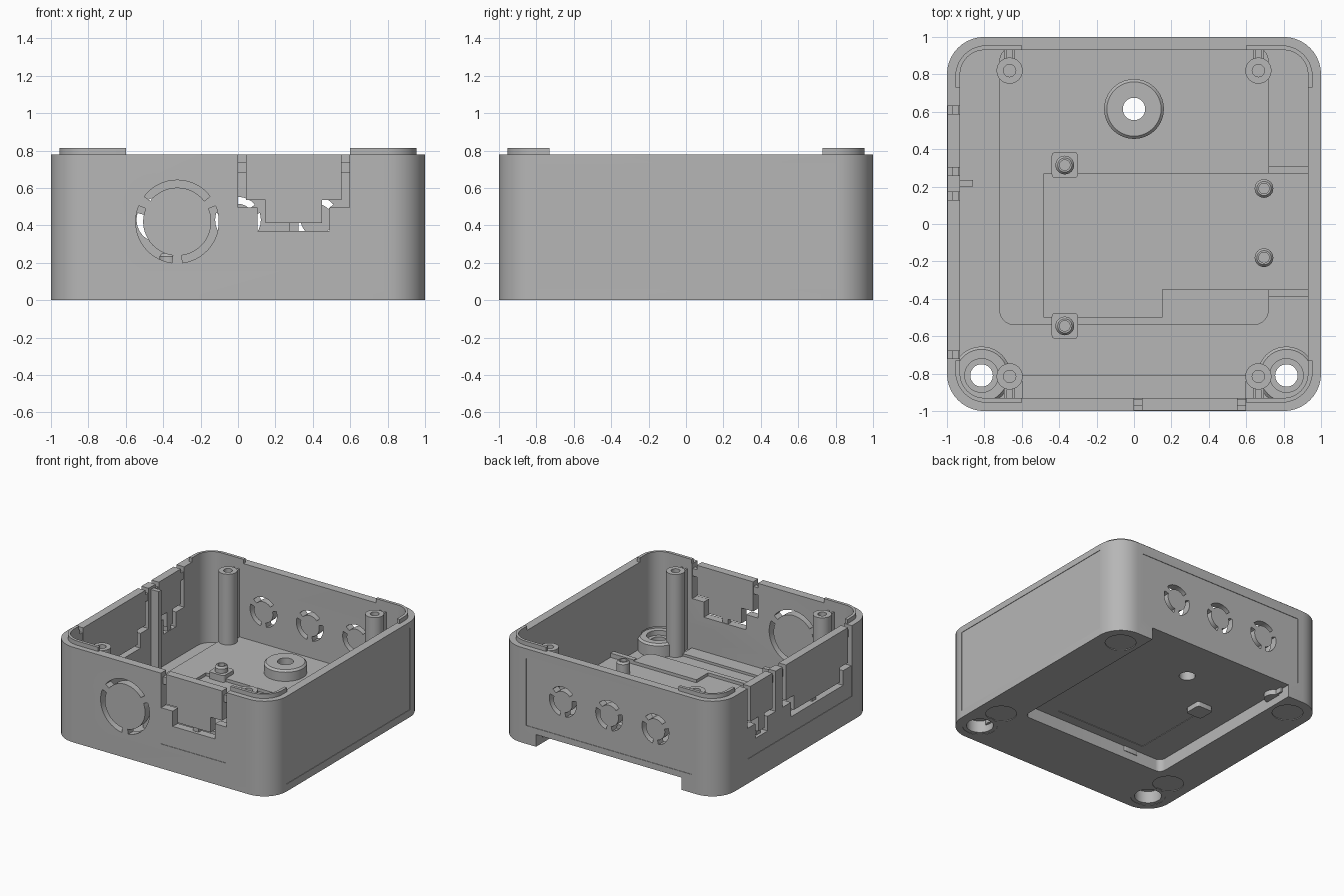
import bpy, bmesh, math
from mathutils import Matrix

if "Cube" in bpy.data.objects:
    bpy.data.objects.remove(bpy.data.objects["Cube"])

grey = bpy.data.materials.new("grey plastic")
grey.diffuse_color = (0.47, 0.47, 0.47, 1)
grey.use_nodes = True
grey.node_tree.nodes["Principled BSDF"].inputs["Base Color"].default_value = grey.diffuse_color
ORDER = {'z': lambda u, v, w: (u, v, w), 'y': lambda u, v, w: (u, w, v), 'x': lambda u, v, w: (w, u, v)}


def finish(name, bm):
    bmesh.ops.recalc_face_normals(bm, faces=bm.faces)
    me = bpy.data.meshes.new(name)
    bm.to_mesh(me)
    bm.free()
    me.materials.append(grey)
    ob = bpy.data.objects.new(name, me)
    bpy.context.collection.objects.link(ob)
    return ob


def prism(name, pts, lo, hi, axis='z', bevel=0):
    """Extrude a flat profile along an axis."""
    bm = bmesh.new()
    f = ORDER[axis]
    a = [bm.verts.new(f(u, v, lo)) for u, v in pts]
    b = [bm.verts.new(f(u, v, hi)) for u, v in pts]
    low = bm.faces.new(a)
    bm.faces.new(b)
    for i in range(len(pts)):
        j = (i + 1) % len(pts)
        bm.faces.new((a[i], a[j], b[j], b[i]))
    if bevel:
        bmesh.ops.bevel(bm, geom=list(low.edges), offset=bevel, segments=4, profile=0.5, affect='EDGES')
    return finish(name, bm)


def rect(x0, x1, y0, y1, r=0, n=10):
    if not r:
        return [(x0, y0), (x1, y0), (x1, y1), (x0, y1)]
    pts = []
    for k, (cx, cy) in enumerate([(x1 - r, y1 - r), (x0 + r, y1 - r), (x0 + r, y0 + r), (x1 - r, y0 + r)]):
        for i in range(n + 1):
            a = (k + i / n) * math.pi / 2
            pts.append((cx + r * math.cos(a), cy + r * math.sin(a)))
    return pts


def box(name, x0, x1, y0, y1, z0, z1):
    return prism(name, rect(x0, x1, y0, y1), z0, z1)


def arc(cx, cy, r, a0, a1, n):
    return [(cx + r * math.cos(a0 + (a1 - a0) * i / n), cy + r * math.sin(a0 + (a1 - a0) * i / n)) for i in range(n + 1)]


def circle(cx, cy, r, n=40):
    return arc(cx, cy, r, 0, math.tau, n)[:-1]


def lathe(name, x, y, prof, n=40):
    """Revolve an (r, z) profile about a vertical axis."""
    bm = bmesh.new()
    rings = []
    for r, z in prof:
        if r == 0:
            rings.append([bm.verts.new((x, y, z))] * n)
        else:
            rings.append([bm.verts.new((px, py, z)) for px, py in circle(x, y, r, n)])
    for a, b in zip(rings, rings[1:] + rings[:1]):
        for i in range(n):
            j = (i + 1) % n
            vs = list(dict.fromkeys((a[i], a[j], b[j], b[i])))
            if len(vs) > 2:
                bm.faces.new(vs)
    return finish(name, bm)


def boolean(ob, other, op='DIFFERENCE'):
    m = ob.modifiers.new("bool", 'BOOLEAN')
    m.object, m.operation, m.solver = other, op, 'EXACT'
    bpy.context.view_layer.objects.active = ob
    bpy.ops.object.modifier_apply(modifier=m.name)
    bpy.data.objects.remove(other)


# Shell, raised floor and the channel under it
body = prism("box_body", rect(-1, 1, -1, 1, 0.2), 0, 0.78, bevel=0.03)
boolean(body, prism("cavity", rect(-.93, .93, -.93, .93, .13), .07, 1))
boolean(body, prism("raised_floor", rect(-.72, .72, -.54, .95, .08), .05, .17), 'UNION')
boolean(body, box("raised_floor_side", .6, .95, -.39, .31, .05, .17), 'UNION')
boolean(body, prism("channel", rect(-.66, .66, -.48, 1.3, .05), -.1, .1))
board = [(-.48, -.5), (.15, -.5), (.15, -.35), (1, -.35), (1, .27), (-.48, .27)]
boolean(body, prism("board_pocket", [(min(x, .93), y) for x, y in board], .145, .3))
boolean(body, prism("pocket_step", rect(-.42, .4, -.4, .25), .05, .104))

# Shallow recessed panels on the outer walls
D = .004
boolean(body, prism("right_panel", rect(-.8, .8, .06, .73), 1 - D, 1.1, 'x'))
boolean(body, prism("back_panel", rect(-.75, .75, .15, .7), 1 - D, 1.1, 'y'))
boolean(body, prism("left_panel", rect(-.72, .63, .2, 1), -1.1, -1 + D, 'x'))
boolean(body, prism("front_panel", rect(0, .595, .2, 1), -1.1, -1 + D, 'y'))


# Round knockouts: three slots each, leaving small tabs
def round_knockout(cx, cz, ro, ri, lo, hi, tab):
    for k in range(3):
        a0, a1 = math.radians(-90 + 120 * k) + tab, math.radians(30 + 120 * k) - tab
        pts = arc(cx, cz, ro, a0, a1, 16) + arc(cx, cz, ri, a1, a0, 16)
        boolean(body, prism("slot", pts, lo, hi, 'y'))


round_knockout(-.325, .42, .222, .182, -1.2, -.85, .13)
for x in (-.42, 0, .42):
    round_knockout(x, .43, .122, .085, .85, 1.2, .22)


# Stepped knockouts open at the top, with inner tabs
def stepped_knockout(u0, u1, zs, zb, axis):
    g, s = .042, .105
    def path(o):
        return [(u0 + o, 1), (u0 + o, zs + o), (u0 + s + o, zs + o), (u0 + s + o, zb + o),
                (u1 - s - o, zb + o), (u1 - s - o, zs + o), (u1 - o, zs + o), (u1 - o, 1)]
    boolean(body, prism("slot", path(0) + path(g)[::-1], -1.2, -.85, axis))
    m = (u0 + u1) / 2
    for t in (rect(m - .025, m + .025, zb - .005, zb + g + .005), rect(u0 - .005, u0 + g + .005, .68, .74),
              rect(u1 - g - .005, u1 + .005, .68, .74)):
        prism("knockout_tab", t, -.97, -.935, axis)


stepped_knockout(0, .595, .495, .37, 'y')
stepped_knockout(-.72, .17, .45, .33, 'x')
stepped_knockout(.26, .63, .45, .33, 'x')

# Mounting holes through the floor, with counterbores below
for x in (-.815, .815):
    boolean(body, prism("hole", circle(x, -.81, .13), -.1, .2))
    lathe("mounting_boss", x, -.81, [(.1, .003), (.1, .1), (.06, .1), (.06, .14), (.09, .14), (.09, .18),
                                     (.14, .18), (.155, .165), (.155, .03), (.135, .003)])
boolean(body, prism("hole", circle(0, .615, .06), -.1, .3))
lathe("hanging_boss", 0, .615, [(.06, .15), (.06, .26), (.145, .26), (.16, .245), (.16, .15)])

# Shallow round foot recesses under the base
for x in (-.81, .81):
    for y in (.81, -.57):
        boolean(body, prism("foot_recess", circle(x, y, .115), -.1, .006))

# Raised lip at the four corners
lip = prism("corner_lip", rect(-.955, .955, -.955, .955, .165), .77, .815)
boolean(lip, prism("inner", rect(-.93, .93, -.93, .93, .13), .7, .9))
boolean(lip, box("gap_x", -.6, .6, -2, 2, .7, .9))
boolean(lip, box("gap_y", -2, 2, -.73, .73, .7, .9))

# Lid screw posts with ribs to the wall
for x in (-.665, .665):
    for y in (.82, -.815):
        lathe("screw_post", x, y, [(0, .5), (.033, .5), (.033, .75), (.07, .75), (.07, .06), (0, .06)], 28)
        s = math.copysign(1, y)
        for d in (-.022, .022):
            box("post_rib", x + d - .007, x + d + .007, *sorted((y + s * .06, s * .94)), .06, .73)

# Board studs, the two left ones on square pads
for x, y in ((-.37, .315), (.695, .19), (.695, -.18), (-.37, -.545)):
    lathe("board_stud", x, y, [(0, .2), (.028, .2), (.028, .25), (.038, .25), (.05, .235), (.05, .13), (0, .13)], 24)
    if x < 0:
        s = 1 if y > 0 else -1
        prism("stud_pad", rect(x - .07, x + .07, y - .07, y + .07, .02, 4), .06, .2)

# Wall rib, floor ribs and front ledge
box("wall_rib", -.94, -.86, .2, .235, .06, .76)
for y in (.29, -.37):
    box("floor_rib", .72, .94, y - .02, y + .02, .06, .18)
box("front_ledge", -.6, .6, -.94, -.81, .06, .09)

for ob in bpy.data.objects:
    ob.select_set(True)
bpy.context.view_layer.objects.active = body
bpy.ops.object.shade_smooth_by_angle(angle=math.radians(30))
